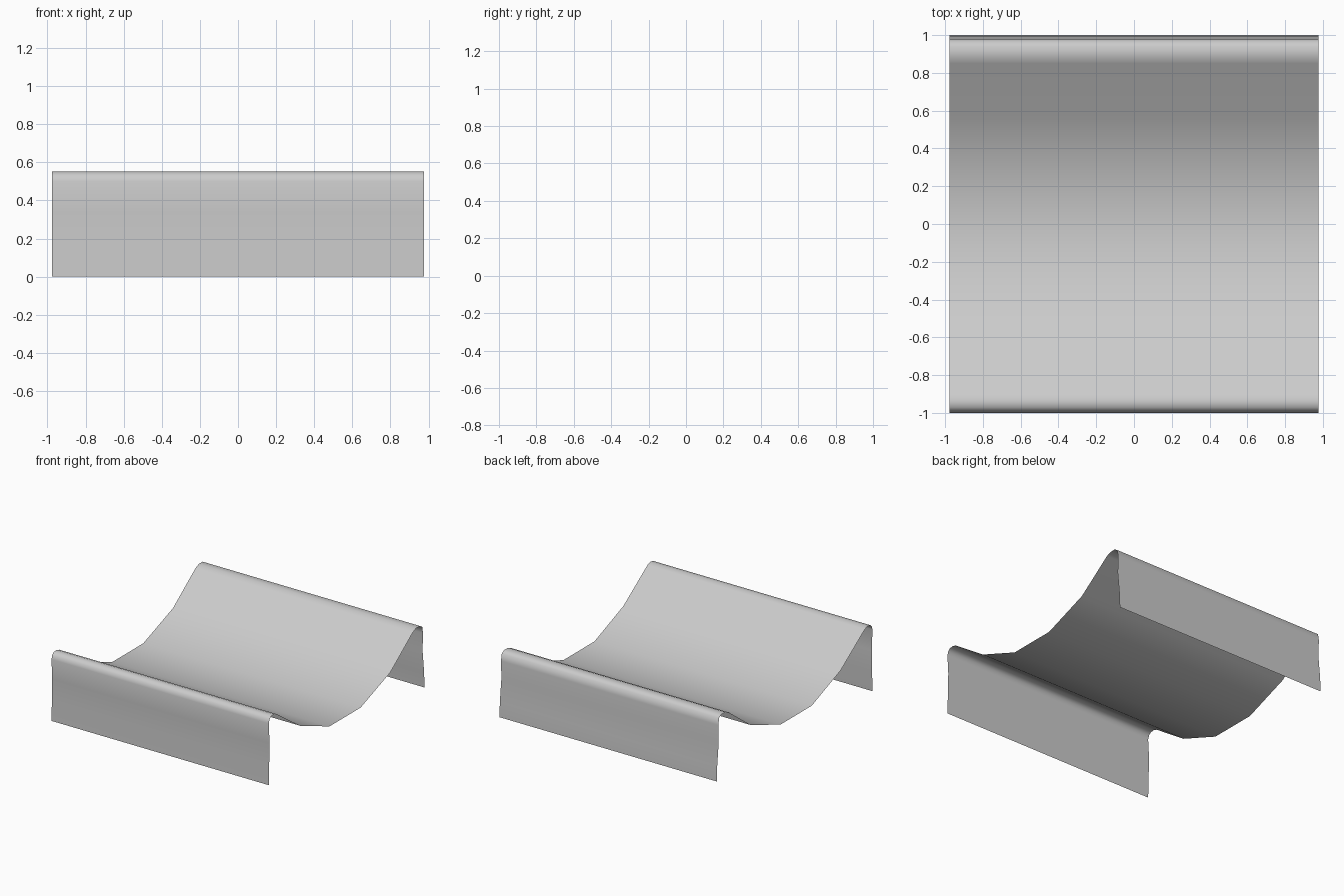
import bpy
import bmesh

cube = bpy.data.objects.get("Cube")
if cube:
    bpy.data.objects.remove(cube)

grey = bpy.data.materials.new("plain grey")
grey.use_nodes = True
colour = (0.6, 0.6, 0.6, 1)
grey.diffuse_color = colour
grey.node_tree.nodes["Principled BSDF"].inputs["Base Color"].default_value = colour

# Side profile (y, z): front flap, rolled crest, sagging seat, back crest, back flap
PROFILE = [(-1, 0), (-0.995, 0.15), (-0.99, 0.34), (-1, 0.5), (-0.99, 0.53),
           (-0.97, 0.548), (-0.935, 0.552), (-0.9, 0.54),
           (-0.59, 0.325), (-0.22, 0.18), (0.18, 0.18), (0.56, 0.32),
           (0.85, 0.535), (0.89, 0.552), (0.94, 0.553), (0.97, 0.535), (0.98, 0.48),
           (0.975, 0.34), (0.995, 0.15), (1, 0.03)]
HALF_WIDTH = 0.977

# Sling sheet: the profile swept straight across the width
bm = bmesh.new()
left = [bm.verts.new((HALF_WIDTH, y, z)) for y, z in PROFILE]
right = [bm.verts.new((-HALF_WIDTH, y, z)) for y, z in PROFILE]
for i in range(len(PROFILE) - 1):
    face = bm.faces.new((right[i], left[i], left[i + 1], right[i + 1]))
    face.smooth = True
mesh = bpy.data.meshes.new("sling_sheet")
bm.to_mesh(mesh)
bm.free()
mesh.materials.append(grey)
sheet = bpy.data.objects.new("sling_sheet", mesh)
bpy.context.collection.objects.link(sheet)
